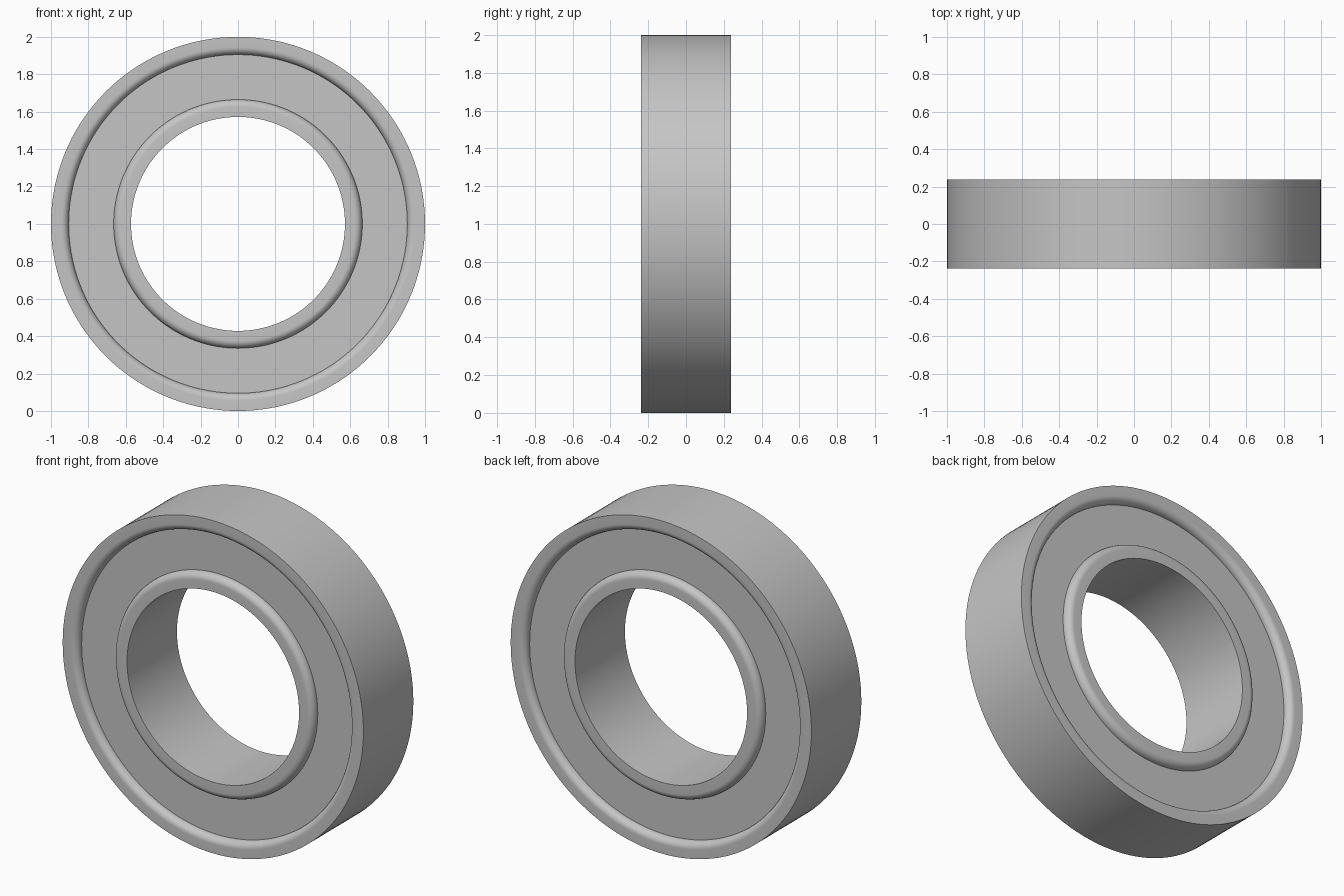
import bpy
import bmesh
from math import pi, sin, cos, radians
from mathutils import Vector, Matrix

cube = bpy.data.objects.get("Cube")
if cube:
    bpy.data.objects.remove(cube, do_unlink=True)

SEGMENTS = 144
HALF_WIDTH = 0.237
FILLET = 0.04
RECESS = 0.045

steel = bpy.data.materials.new("steel_grey")
steel.use_nodes = True
colour = (0.56, 0.56, 0.56, 1)
steel.diffuse_color = colour
steel.node_tree.nodes["Principled BSDF"].inputs["Base Color"].default_value = colour


def revolve(name, profile):
    """Spin a closed (radius, depth) profile about the y axis."""
    bm = bmesh.new()
    verts = [bm.verts.new((r, y, 0)) for r, y in profile]
    edges = [bm.edges.new((a, b)) for a, b in zip(verts, verts[1:] + verts[:1])]
    bmesh.ops.spin(bm, geom=verts + edges, cent=(0, 0, 0), axis=(0, 1, 0),
                   angle=2 * pi, steps=SEGMENTS, use_merge=True)
    bmesh.ops.remove_doubles(bm, verts=bm.verts, dist=0.0001)
    bmesh.ops.recalc_face_normals(bm, faces=bm.faces)
    mesh = bpy.data.meshes.new(name)
    bm.to_mesh(mesh)
    bm.free()
    mesh.materials.append(steel)
    obj = bpy.data.objects.new(name, mesh)
    obj.location.z = 1
    bpy.context.collection.objects.link(obj)
    bpy.ops.object.select_all(action="DESELECT")
    obj.select_set(True)
    bpy.context.view_layer.objects.active = obj
    bpy.ops.object.shade_smooth_by_angle(angle=radians(30))
    return obj


def race(name, wall, lip):
    """Ring with a plain wall and rounded corners on the side of the lip."""
    side = 1 if lip > wall else -1
    steps = 10
    front = []
    for i in range(steps + 1):
        a = pi / 2 * i / steps
        front.append((lip - side * FILLET * (1 - sin(a)),
                      -HALF_WIDTH + FILLET * (1 - cos(a))))
    back = [(r, -y) for r, y in reversed(front)]
    return revolve(name, [(wall, -HALF_WIDTH)] + front + back + [(wall, HALF_WIDTH)])


# Outer and inner rings, rounded towards the seals
race("outer_ring", 1.0, 0.905)
race("inner_ring", 0.572, 0.665)

# Recessed seals closing the gap on both faces
for name, side in (("front_seal", -1), ("back_seal", 1)):
    face = side * (HALF_WIDTH - RECESS)
    inside = face - side * 0.03
    revolve(name, [(0.65, face), (0.92, face), (0.92, inside), (0.65, inside)])
